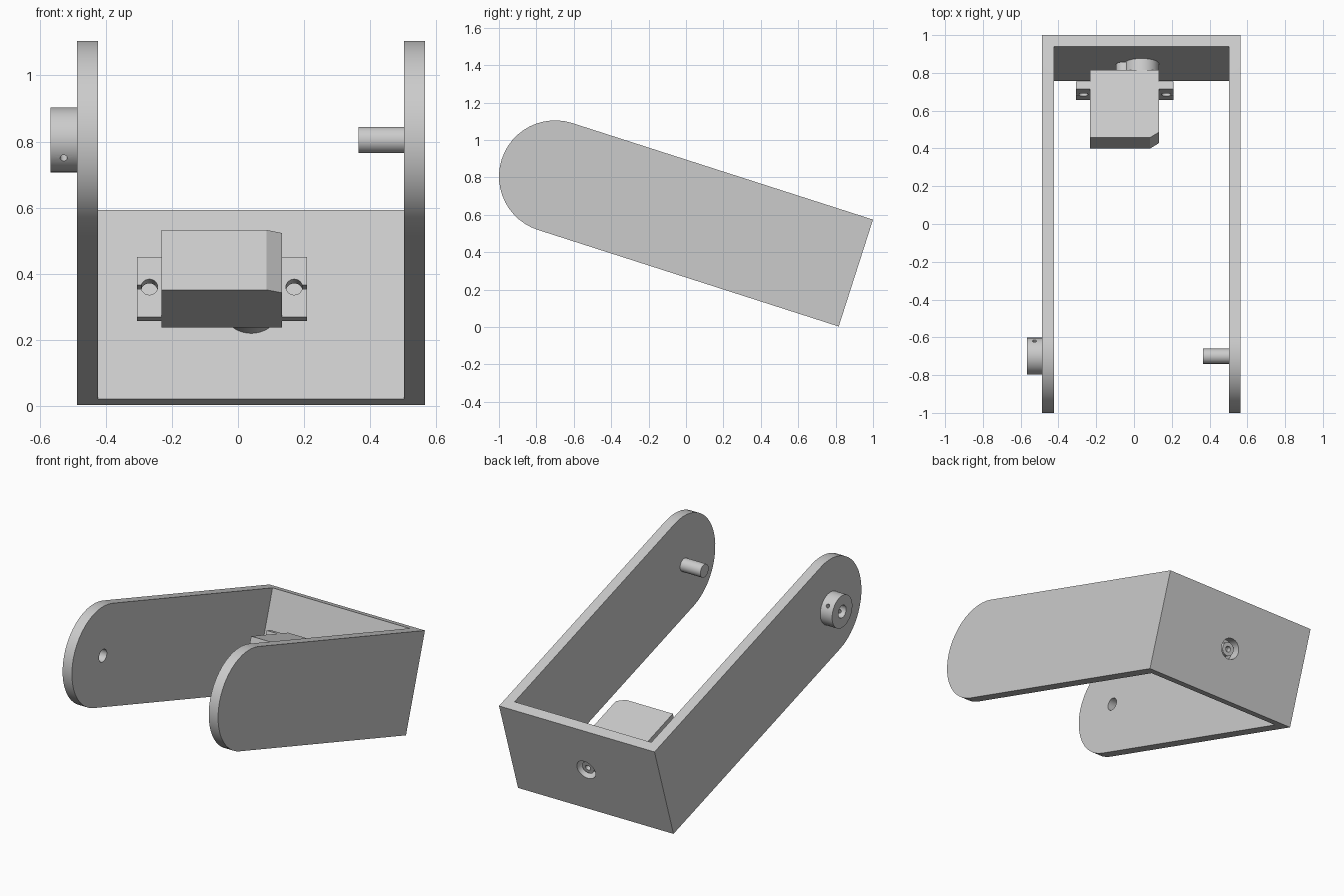
import bpy, bmesh
from math import sin, cos, pi, radians
from mathutils import Matrix

cube = bpy.data.objects.get("Cube")
if cube:
    bpy.data.objects.remove(cube, do_unlink=True)

grey = bpy.data.materials.new("light grey")
grey.use_nodes = True
GREY = (0.6, 0.6, 0.6, 1)
grey.diffuse_color = GREY
grey.node_tree.nodes["Principled BSDF"].inputs["Base Color"].default_value = GREY

# Tilted working frame: origin on the pivot, y along the arms, z across them
FRAME = Matrix.Translation((0, -0.70, 0.805)) @ Matrix.Rotation(radians(-17.8), 4, 'X')
R = 0.30                        # arm half height
END = 1.689                     # outside of the back wall
WALL = 0.063
LEFT, RIGHT = 0.565, -0.487     # outer faces of the arms
SHAFT_X = 0.04


def prism(name, pts, axis, lo, hi):
    """Extrude a 2D outline along a frame axis from lo to hi."""
    def place(p, t):
        c = list(p)
        c.insert(axis, t)
        return c
    bm = bmesh.new()
    a, b = ([bm.verts.new(place(p, t)) for p in pts] for t in (lo, hi))
    bm.faces.new(a)
    bm.faces.new(b)
    n = len(pts)
    for i in range(n):
        j = (i + 1) % n
        bm.faces.new((a[i], a[j], b[j], b[i]))
    bmesh.ops.recalc_face_normals(bm, faces=bm.faces)
    bm.transform(FRAME)
    me = bpy.data.meshes.new(name)
    bm.to_mesh(me)
    bm.free()
    me.materials.append(grey)
    ob = bpy.data.objects.new(name, me)
    bpy.context.collection.objects.link(ob)
    return ob


def rod(name, centre, r, axis, lo, hi, n=32):
    ring = [(centre[0] + r * cos(2 * pi * i / n), centre[1] + r * sin(2 * pi * i / n))
            for i in range(n)]
    return prism(name, ring, axis, lo, hi)


def box(name, x0, x1, y0, y1, z0, z1):
    return prism(name, [(x0, y0), (x1, y0), (x1, y1), (x0, y1)], 2, z0, z1)


def activate(ob):
    bpy.ops.object.select_all(action='DESELECT')
    ob.select_set(True)
    bpy.context.view_layer.objects.active = ob


def cut(ob, *cutters):
    for c in cutters:
        activate(ob)
        mod = ob.modifiers.new("cut", 'BOOLEAN')
        mod.operation = 'DIFFERENCE'
        mod.solver = 'EXACT'
        mod.object = c
        bpy.ops.object.modifier_apply(modifier=mod.name)
        bpy.data.objects.remove(c, do_unlink=True)


# U-shaped bracket: round-ended slab, hollowed and drilled
arc = [(R * cos(pi / 2 + pi * i / 24), R * sin(pi / 2 + pi * i / 24)) for i in range(25)]
bracket = prism("bracket", arc + [(END, -R), (END, R)], 0, RIGHT, LEFT)
cut(bracket,
    box("hollow", RIGHT + WALL, LEFT - WALL, -1, END - WALL, -1, 1),
    rod("axle_hole", (0, 0), 0.038, 0, -0.6, -0.3),
    rod("shaft_hole", (SHAFT_X, 0), 0.062, 1, 1.5, 1.8))

# Pivot pin inside the left arm
pin = rod("pivot_pin", (0, 0), 0.04, 0, 0.365, LEFT - WALL + 0.005)

# Hub outside the right arm, with axle hole and cross-drilled screw hole
hub = rod("hub", (0, 0), 0.098, 0, -0.567, RIGHT, 48)
drill = rod("set_screw_hole", (-0.527, 0), 0.011, 1, -0.2, 0.2, 16)
turn = FRAME @ Matrix.Rotation(radians(34 + 17.8), 4, 'X') @ FRAME.inverted()
drill.data.transform(turn)
cut(hub, rod("hub_bore", (0, 0), 0.038, 0, -0.7, -0.4), drill)

# Motor body with one chamfered corner
motor = prism("motor_body", [(-0.232, 1.186), (0.086, 1.186), (0.133, 1.216),
                             (0.133, 1.56), (-0.232, 1.56)], 2, -0.095, 0.095)

# Mounting ears with a round hole slotted to the outer edge
ears = []
for side, inner, outer, hole in (("left", 0.133, 0.208, 0.17),
                                 ("right", -0.232, -0.306, -0.268)):
    ear = box(side + "_mounting_ear", min(inner, outer), max(inner, outer),
              1.454, 1.496, -0.095, 0.095)
    tip = outer + (outer - inner)
    cut(ear, rod("ear_hole", (hole, 0), 0.025, 1, 1.4, 1.55, 24),
        box("ear_slot", min(hole, tip), max(hole, tip), 1.4, 1.55, -0.006, 0.006))
    ears.append(ear)

# Gear housing and output shaft behind the motor
housing = rod("gear_housing", (SHAFT_X, 0), 0.092, 1, 1.555, END - WALL, 48)
bump = rod("small_gear_housing", (-0.05, 0), 0.046, 1, 1.555, END - WALL - 0.004)
shaft = rod("output_shaft", (SHAFT_X, 0), 0.04, 1, 1.62, 1.67)
cut(shaft, rod("shaft_bore", (SHAFT_X, 0), 0.017, 1, 1.64, 1.75, 16))

for ob in [bracket, pin, hub, motor, housing, bump, shaft] + ears:
    activate(ob)
    bpy.ops.object.shade_smooth_by_angle(angle=radians(30))
